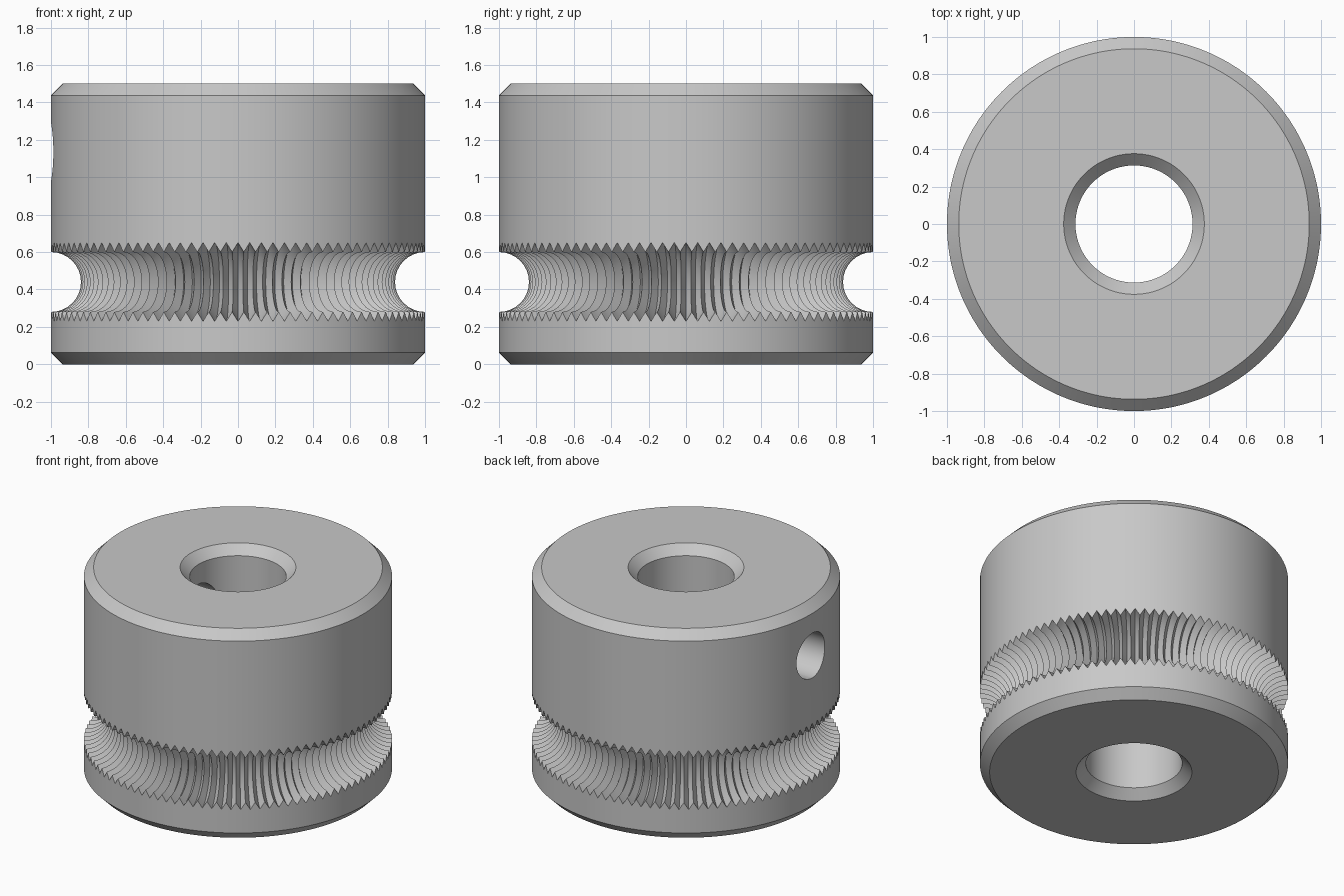
import bpy
import bmesh
import math

cube = bpy.data.objects.get("Cube")
if cube:
    bpy.data.objects.remove(cube, do_unlink=True)

TEETH = 100
COLUMNS = TEETH * 2
ARC_STEPS = 16
HEIGHT, CHAMFER, BORE = 1.5, 0.063, 0.313
GROOVE_Z, RIDGE, VALLEY = 0.44, 0.16, 0.21

steel = bpy.data.materials.new("steel grey")
steel.use_nodes = True
grey = (0.58, 0.58, 0.58, 1)
steel.diffuse_color = grey
steel.node_tree.nodes["Principled BSDF"].inputs["Base Color"].default_value = grey


def section(groove_radius):
    """Closed (radius, height) outline with a round groove of the given radius."""
    points = [(BORE, CHAMFER), (BORE + CHAMFER, 0), (1 - CHAMFER, 0), (1, CHAMFER)]
    for i in range(ARC_STEPS + 1):
        t = math.pi * (i / ARC_STEPS - 0.5)
        points.append((1 - groove_radius * math.cos(t),
                       GROOVE_Z + groove_radius * math.sin(t)))
    points += [(1, HEIGHT - CHAMFER), (1 - CHAMFER, HEIGHT),
               (BORE + CHAMFER, HEIGHT), (BORE, HEIGHT - CHAMFER)]
    return points


def make_object(name, bm):
    bmesh.ops.recalc_face_normals(bm, faces=bm.faces)
    mesh = bpy.data.meshes.new(name)
    bm.to_mesh(mesh)
    bm.free()
    mesh.materials.append(steel)
    obj = bpy.data.objects.new(name, mesh)
    bpy.context.collection.objects.link(obj)
    return obj


# Wheel body: revolved outline alternating between ridge and valley
bm = bmesh.new()
rings = []
for c in range(COLUMNS):
    a = math.tau * c / COLUMNS
    outline = section(VALLEY if c % 2 == 0 else RIDGE)
    rings.append([bm.verts.new((r * math.cos(a), r * math.sin(a), z))
                  for r, z in outline])
for c, ring in enumerate(rings):
    following = rings[(c + 1) % COLUMNS]
    for i in range(len(ring)):
        j = (i + 1) % len(ring)
        bm.faces.new((ring[i], following[i], following[j], ring[j]))
wheel = make_object("drive_wheel", bm)

# Set screw hole, drilled from the right side into the bore
bm = bmesh.new()
bmesh.ops.create_cone(bm, cap_ends=True, segments=40,
                      radius1=0.16, radius2=0.16, depth=1.2)
cutter = make_object("screw_hole_cutter", bm)
cutter.rotation_euler.y = math.pi / 2
cutter.location = (-0.65, 0, 1.135)
cutter.hide_render = True

drill = wheel.modifiers.new("screw hole", 'BOOLEAN')
drill.operation = 'DIFFERENCE'
drill.solver = 'EXACT'
drill.object = cutter
bpy.ops.object.select_all(action='DESELECT')
wheel.select_set(True)
bpy.context.view_layer.objects.active = wheel
bpy.context.view_layer.update()
bpy.ops.object.modifier_apply(modifier=drill.name)
bpy.data.objects.remove(cutter, do_unlink=True)

bpy.ops.object.shade_smooth_by_angle(angle=math.radians(30))
